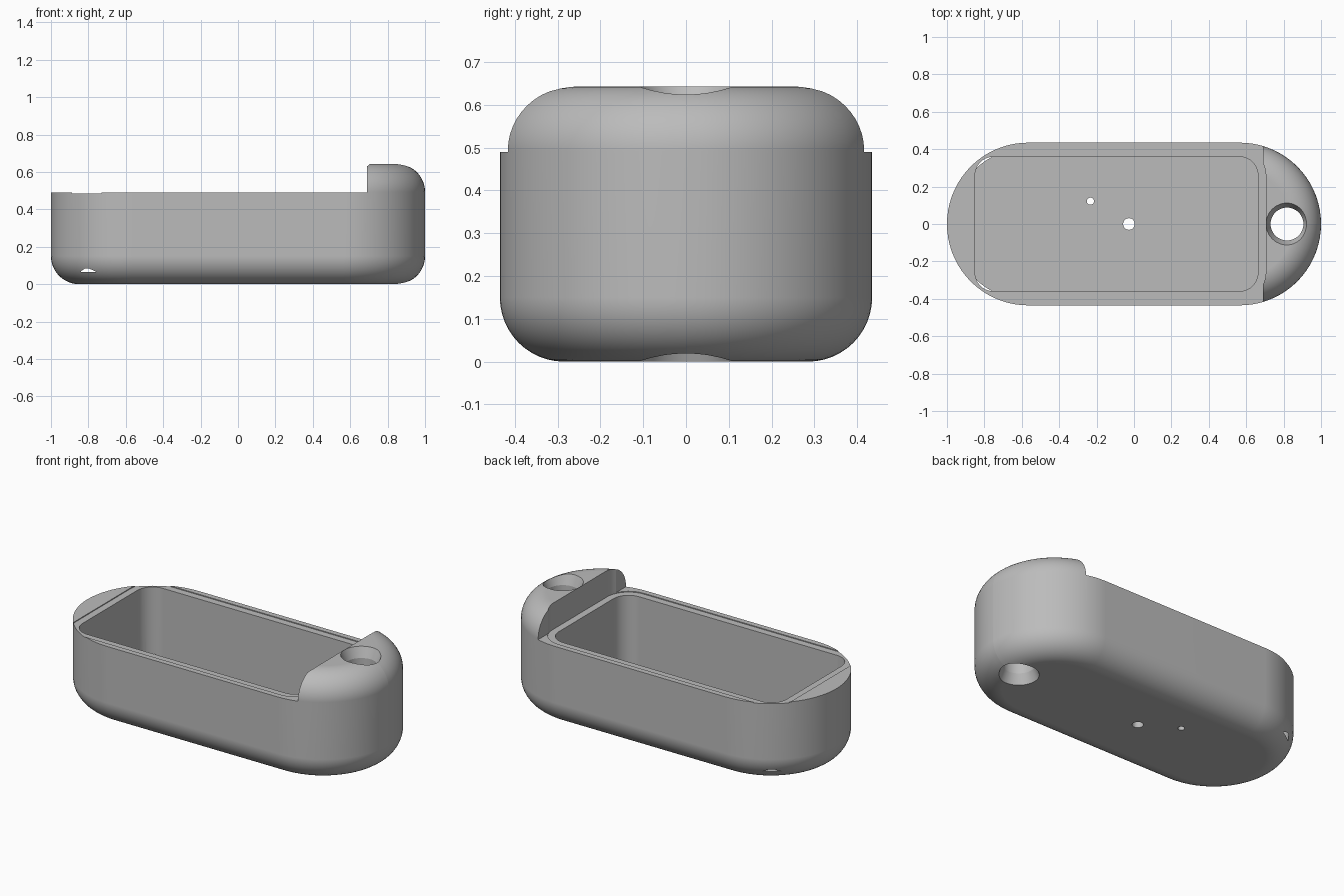
import bpy, bmesh, math

if "Cube" in bpy.data.objects:
    bpy.data.objects.remove(bpy.data.objects["Cube"], do_unlink=True)

LENGTH, WIDTH, HEIGHT = 2.0, 0.87, 0.643
ROUND = 0.15            # edge rounding of the shell
RIM = 0.49              # height of the open rim
FLOOR = 0.065           # cavity floor

grey = bpy.data.materials.new("plain grey")
grey.use_nodes = True
grey.diffuse_color = (0.5, 0.5, 0.5, 1)
grey.node_tree.nodes["Principled BSDF"].inputs["Base Color"].default_value = (0.5, 0.5, 0.5, 1)


def rounded_rect(x0, x1, half_y, radius, segments):
    """Outline of a rectangle with rounded corners, counter-clockwise."""
    points = []
    corners = [(x1 - radius, half_y - radius), (x0 + radius, half_y - radius),
               (x0 + radius, radius - half_y), (x1 - radius, radius - half_y)]
    for quarter, (cx, cy) in enumerate(corners):
        for i in range(segments + 1):
            a = (quarter + i / segments) * math.pi / 2
            points.append((cx + radius * math.cos(a), cy + radius * math.sin(a)))
    return points


def circle(cx, cy, radius, segments=48):
    steps = [2 * math.pi * i / segments for i in range(segments)]
    return [(cx + radius * math.cos(a), cy + radius * math.sin(a)) for a in steps]


def loft(name, rings):
    """Closed solid through a list of (outline, z) rings."""
    bm = bmesh.new()
    loops = [[bm.verts.new((x, y, z)) for x, y in outline] for outline, z in rings]
    for low, high in zip(loops, loops[1:]):
        for i in range(len(low)):
            j = (i + 1) % len(low)
            bm.faces.new((low[i], low[j], high[j], high[i]))
    bm.faces.new(loops[0][::-1])
    bm.faces.new(loops[-1])
    bmesh.ops.remove_doubles(bm, verts=bm.verts, dist=1e-5)
    bmesh.ops.recalc_face_normals(bm, faces=bm.faces)
    mesh = bpy.data.meshes.new(name)
    bm.to_mesh(mesh)
    bm.free()
    obj = bpy.data.objects.new(name, mesh)
    bpy.context.collection.objects.link(obj)
    mesh.materials.append(grey)
    return obj


def stadium(inset):
    half = WIDTH / 2 - inset
    return rounded_rect(inset - LENGTH / 2, LENGTH / 2 - inset, half, half - 0.0001, 18)


# Shell: a stadium with rounded lower and upper edges
rings = []
STEPS = 12
for i in range(STEPS + 1):
    a = i / STEPS * math.pi / 2
    rings.append((stadium(ROUND * (1 - math.sin(a))), ROUND * (1 - math.cos(a))))
rings += [(outline, HEIGHT - z) for outline, z in reversed(rings)]
shell = loft("case_shell", rings)


def cut(cutter):
    """Subtract a cutter from the shell and discard it."""
    cutter.hide_render = True
    mod = shell.modifiers.new("cut", "BOOLEAN")
    mod.operation = "DIFFERENCE"
    mod.solver = "EXACT"
    mod.object = cutter
    bpy.context.view_layer.objects.active = shell
    bpy.ops.object.modifier_apply(modifier=mod.name)
    bpy.data.objects.remove(cutter, do_unlink=True)


# Lid space: everything above the rim, leaving the raised end block
block = [(-1.2, -1), (0.69, -1), (0.69, 1), (-1.2, 1)]
cut(loft("lid_space_cutter", [(block, RIM), (block, 1)]))

# Shallow lid seat that also notches the end block
seat = rounded_rect(-0.892, 0.705, 0.402, 0.142, 10)
cut(loft("lid_seat_cutter", [(seat, RIM - 0.005), (seat, 1.1)]))

# Main cavity
cavity = rounded_rect(-0.85, 0.663, 0.36, 0.1, 10)
cut(loft("cavity_cutter", [(cavity, FLOOR), (cavity, 1.2)]))

# Strap hole through the end block, flared at both mouths
wide, narrow = circle(0.818, 0, 0.112), circle(0.818, 0, 0.088)
cut(loft("strap_hole_cutter", [(wide, -0.1), (wide, 0), (narrow, 0.06),
                               (narrow, HEIGHT - 0.06), (wide, HEIGHT), (wide, 0.8)]))

# Small holes through the floor
for x, y, radius in ((-0.027, 0, 0.031), (-0.233, 0.122, 0.019)):
    hole = circle(x, y, radius, 32)
    cut(loft("floor_hole_cutter", [(hole, -0.1), (hole, 0.2)]))

# Smooth shading with crisp edges
bpy.ops.object.select_all(action="DESELECT")
shell.select_set(True)
bpy.context.view_layer.objects.active = shell
bpy.ops.object.shade_smooth_by_angle(angle=math.radians(20))
weighted = shell.modifiers.new("weighted_normals", "WEIGHTED_NORMAL")
weighted.keep_sharp = True
